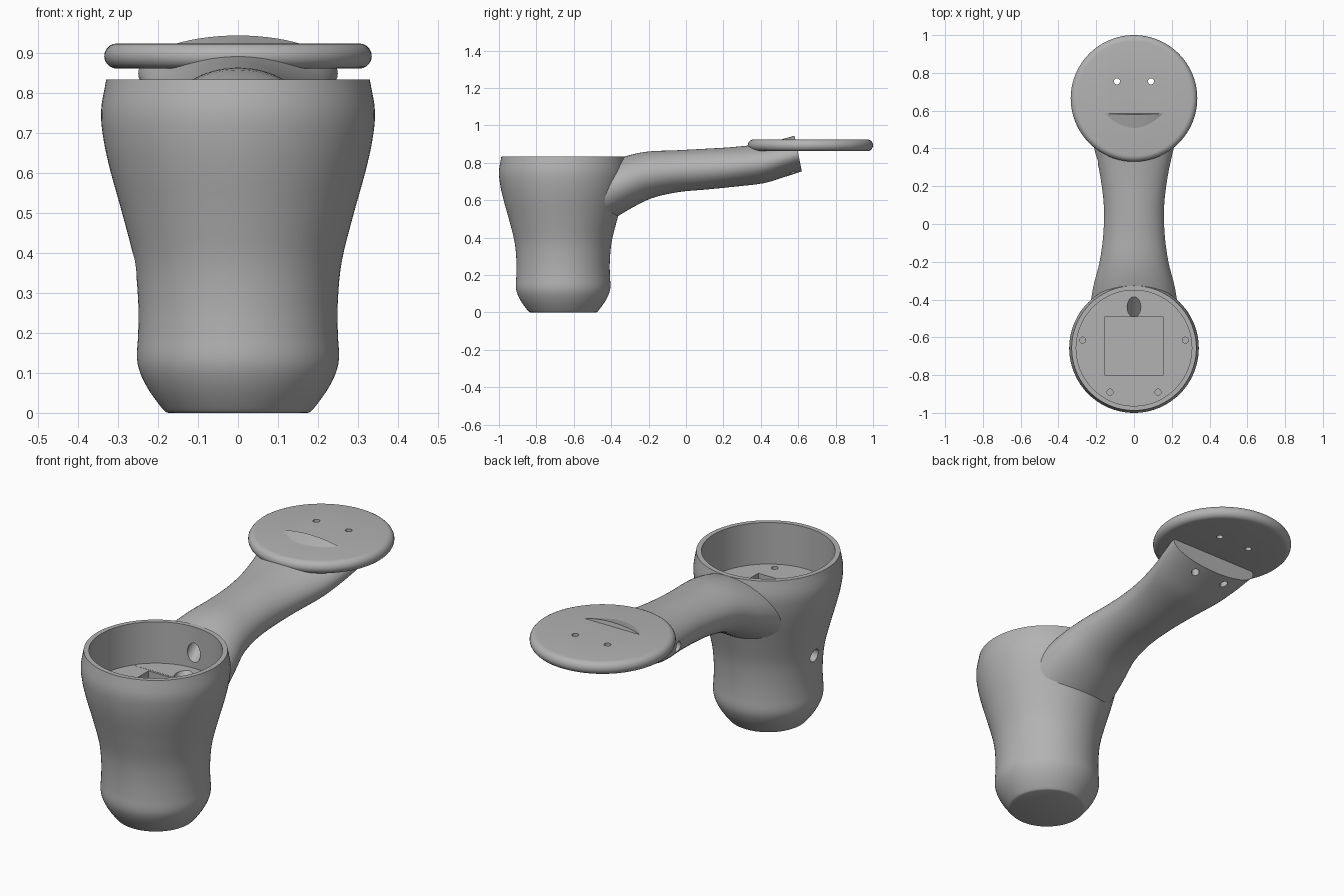
import bpy, bmesh, math
from mathutils import Vector

cube = bpy.data.objects.get("Cube")
if cube:
    bpy.data.objects.remove(cube)

grey = bpy.data.materials.new("plain grey")
grey.use_nodes = True
grey.diffuse_color = (0.45, 0.45, 0.45, 1)
grey.node_tree.nodes["Principled BSDF"].inputs["Base Color"].default_value = (0.45, 0.45, 0.45, 1)

CUP_Y, LID_Y = -0.657, 0.665


def smooth_path(points, steps=4):
    """Catmull-Rom curve through tuples of any length."""
    pts = [Vector(p) for p in points]
    ext = [2 * pts[0] - pts[1]] + pts + [2 * pts[-1] - pts[-2]]
    out = []
    for a, b, c, d in zip(ext, ext[1:], ext[2:], ext[3:]):
        for i in range(steps):
            t = i / steps
            out.append(0.5 * (2 * b + (c - a) * t + (2 * a - 5 * b + 4 * c - d) * t ** 2
                              + (3 * b - a - 3 * c + d) * t ** 3))
    return out + [pts[-1]]


def loft(name, rings):
    """Closed solid through rings of equal size."""
    bm = bmesh.new()
    loops = [[bm.verts.new(p) for p in ring] for ring in rings]
    n = len(loops[0])
    for lo, hi in zip(loops, loops[1:]):
        for i in range(n):
            j = (i + 1) % n
            bm.faces.new((lo[i], lo[j], hi[j], hi[i]))
    bm.faces.new(loops[0][::-1])
    bm.faces.new(loops[-1])
    bmesh.ops.recalc_face_normals(bm, faces=bm.faces)
    mesh = bpy.data.meshes.new(name)
    bm.to_mesh(mesh)
    bm.free()
    mesh.materials.append(grey)
    obj = bpy.data.objects.new(name, mesh)
    bpy.context.collection.objects.link(obj)
    return obj


def circle(n):
    return [(math.cos(math.tau * i / n), math.sin(math.tau * i / n)) for i in range(n)]


def lathe(name, profile, y, n=96):
    return loft(name, [[(r * c, y + r * s, z) for c, s in circle(n)] for r, z in profile])


def rod(start, end, r, n=32):
    """Round cutter between two points."""
    a, b = Vector(start), Vector(end)
    q = (b - a).to_track_quat('Z', 'Y')
    return loft("cutter", [[p + q @ Vector((r * c, r * s, 0)) for c, s in circle(n)] for p in (a, b)])


def box(lo, hi):
    corners = [(lo[0], lo[1]), (hi[0], lo[1]), (hi[0], hi[1]), (lo[0], hi[1])]
    return loft("cutter", [[(x, y, z) for x, y in corners] for z in (lo[2], hi[2])])


def cut(obj, cutters):
    bpy.context.view_layer.objects.active = obj
    for c in cutters:
        c.hide_render = True
        mod = obj.modifiers.new("cut", 'BOOLEAN')
        mod.operation, mod.solver, mod.object = 'DIFFERENCE', 'EXACT', c
        bpy.ops.object.modifier_apply(modifier=mod.name)
        bpy.data.objects.remove(c)


def shade(obj):
    bpy.ops.object.select_all(action='DESELECT')
    obj.select_set(True)
    bpy.context.view_layer.objects.active = obj
    bpy.ops.object.shade_smooth_by_angle(angle=math.radians(30))


def cable_hole():
    return rod((0, -0.55, 0.526), (0, -0.27, 0.778), 0.036)


# Cup: curved outer wall, straight inner wall, floor partway down
outer = smooth_path([(0.175, 0), (0.187, 0.008), (0.222, 0.055), (0.245, 0.1), (0.253, 0.14),
                     (0.25, 0.2), (0.25, 0.28), (0.26, 0.38), (0.29, 0.5), (0.318, 0.6),
                     (0.336, 0.68), (0.343, 0.755), (0.33, 0.835)])
cup = lathe("cup", [tuple(p) for p in outer] + [(0.306, 0.835), (0.306, 0.625)], CUP_Y)

# Floor compartment, screw holes, side hole and cable hole
holes = [box((-0.156, -0.8, 0.25), (0.156, -0.492, 0.7)),
         rod((-0.4, CUP_Y, 0.375), (-0.1, CUP_Y, 0.375), 0.032), cable_hole()]
for x, y in ((0.272, -0.615), (0.127, -0.406), (0.127, -0.89)):
    for side in (-1, 1):
        holes.append(rod((side * x, y, 0.55), (side * x, y, 0.68), 0.016, 20))
cut(cup, holes)
shade(cup)

# Arm: elliptical sections as y, centre z, half width, half height, tilt
sections = smooth_path([(-0.48, 0.62, 0.24, 0.15, 0.45), (-0.33, 0.69, 0.215, 0.137, 0.3),
                        (-0.2, 0.735, 0.182, 0.125, 0.15), (-0.05, 0.755, 0.162, 0.112, 0.06),
                        (0.1, 0.766, 0.16, 0.109, 0.04), (0.25, 0.778, 0.178, 0.106, 0.07),
                        (0.4, 0.795, 0.21, 0.105, 0.13), (0.5, 0.82, 0.233, 0.1, 0.18),
                        (0.6, 0.85, 0.25, 0.097, 0.2)])
arm = loft("arm", [[(w * c, y - h * s * math.sin(t), z + h * s * math.cos(t)) for c, s in circle(64)]
                   for y, z, w, h, t in sections])

# Trim the arm out of the cup and cut its cable channel and holes
trim = lathe("cutter", [(0.32, 0.626), (0.32, 1)], CUP_Y)
cut(arm, [trim, cable_hole(),
          rod((0, -0.285, 0.755), (0, 0.35, 0.78), 0.03),
          rod((-0.35, 0.34, 0.78), (0, 0.34, 0.78), 0.028)]
    + [rod((x, 0.57, 0.68), (x, 0.57, 0.83), 0.019, 20) for x in (-0.09, 0.09)])
shade(arm)

# Lid: round plate with a rounded rim and two through holes
bottom, top, radius, fillet = 0.862, 0.925, 0.335, 0.0315
rim = [(radius - fillet + fillet * math.cos(a), (bottom + top) / 2 + fillet * math.sin(a))
       for a in (math.pi * (i / 10 - 0.5) for i in range(11))]
lid = lathe("lid", rim, LID_Y)
cut(lid, [rod((x, 0.755, 0.8), (x, 0.755, 1), 0.016, 20) for x in (-0.09, 0.09)])
shade(lid)
